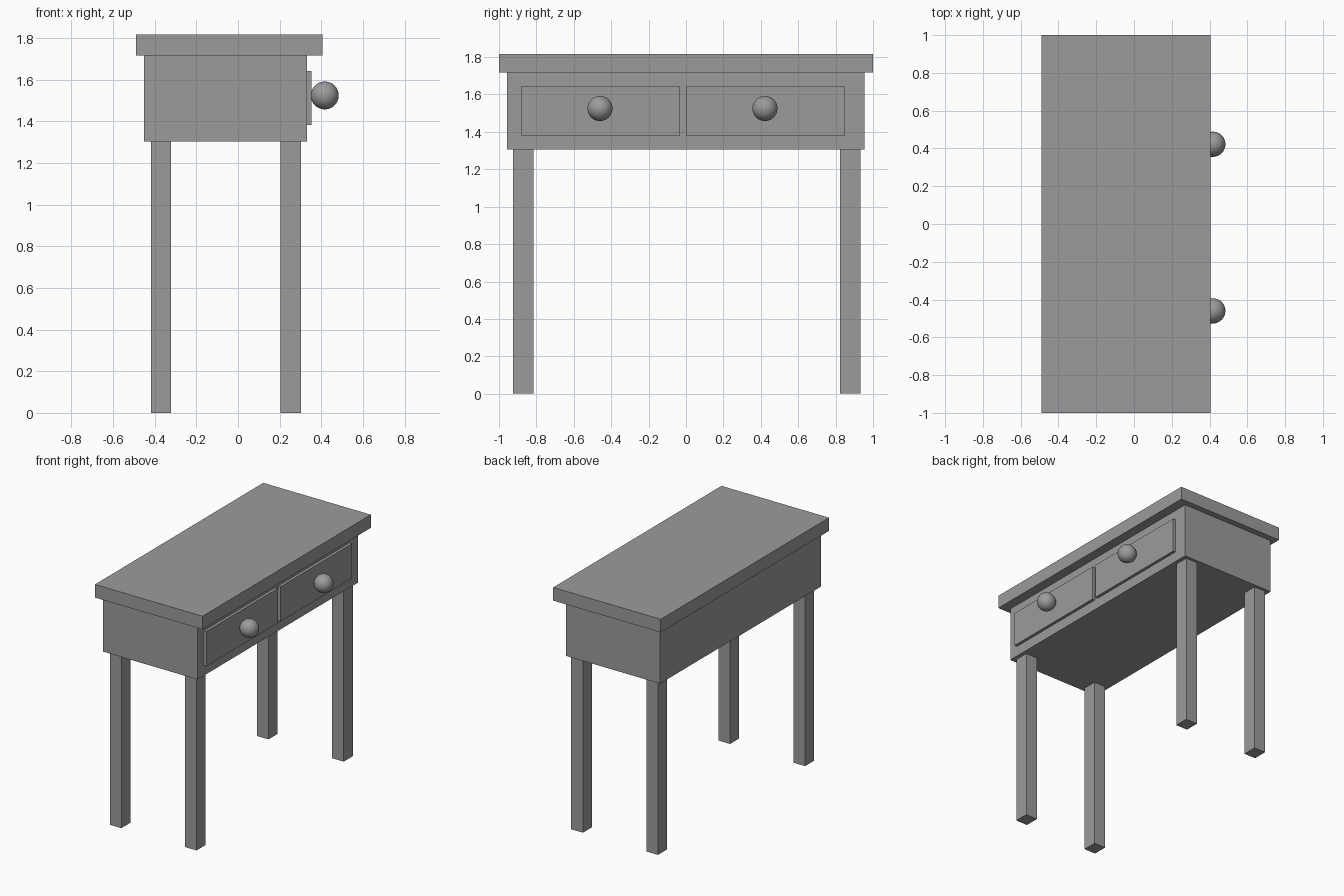
import bpy
import bmesh
from mathutils import Vector

if "Cube" in bpy.data.objects:
    bpy.data.objects.remove(bpy.data.objects["Cube"], do_unlink=True)

GREY = (0.33, 0.33, 0.33, 1)
grey = bpy.data.materials.new("plain grey")
grey.use_nodes = True
grey.diffuse_color = GREY
grey.node_tree.nodes["Principled BSDF"].inputs["Base Color"].default_value = GREY


def add_object(name, bm):
    mesh = bpy.data.meshes.new(name)
    bm.to_mesh(mesh)
    bm.free()
    mesh.materials.append(grey)
    obj = bpy.data.objects.new(name, mesh)
    bpy.context.collection.objects.link(obj)
    return obj


def box(name, x, y, z):
    """Box from its (low, high) extents, with the origin at its centre."""
    bm = bmesh.new()
    bmesh.ops.create_cube(bm, size=1)
    bmesh.ops.scale(bm, verts=bm.verts, vec=[hi - lo for lo, hi in (x, y, z)])
    obj = add_object(name, bm)
    obj.location = Vector([(lo + hi) / 2 for lo, hi in (x, y, z)])
    return obj


def knob(name, location, radius):
    bm = bmesh.new()
    bmesh.ops.create_uvsphere(bm, u_segments=32, v_segments=16, radius=radius)
    for face in bm.faces:
        face.smooth = True
    obj = add_object(name, bm)
    obj.location = location
    return obj


# Table top and case
box("table_top", (-0.49, 0.405), (-1, 1), (1.718, 1.817))
box("case", (-0.452, 0.332), (-0.956, 0.954), (1.305, 1.718))

# Four square legs
for x_name, x in (("back", (-0.419, -0.323)), ("front", (0.205, 0.303))):
    for y_name, y in (("near", (-0.925, -0.816)), ("far", (0.823, 0.932))):
        box(f"{x_name}_{y_name}_leg", x, y, (0, 1.305))

# Two drawer fronts, each with a round knob
for side, y in (("near", (-0.882, -0.032)), ("far", (0, 0.85))):
    box(f"{side}_drawer_front", (0.33, 0.354), y, (1.382, 1.643))
    knob(f"{side}_knob", (0.417, sum(y) / 2 - 0.003, 1.525), 0.067)
